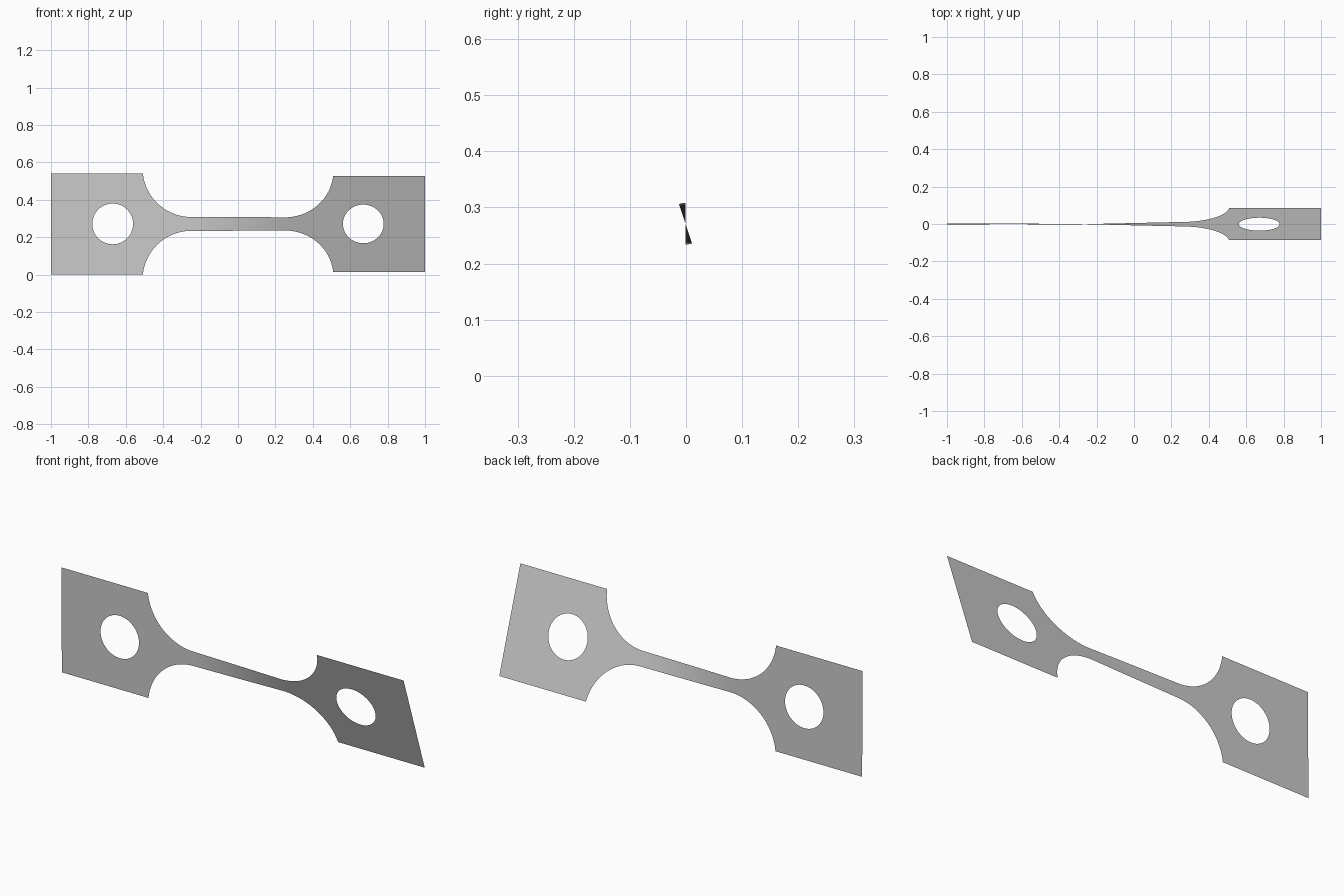
import bpy, bmesh
from math import sin, cos, pi, radians, sqrt, asin

if "Cube" in bpy.data.objects:
    bpy.data.objects.remove(bpy.data.objects["Cube"], do_unlink=True)

HALF = 0.27        # half height of the end tabs
NECK = 0.037       # half height of the narrow gauge
GAUGE = 0.25       # half length of the narrow gauge
FILLET = 0.26      # shoulder radius
HOLE_X, HOLE_R = 0.67, 0.109
TWIST_START, TWIST_END = radians(0.5), radians(18.5)

steel = bpy.data.materials.new("Steel grey")
steel.use_nodes = True
steel.diffuse_color = (0.6, 0.6, 0.6, 1)
steel.node_tree.nodes["Principled BSDF"].inputs["Base Color"].default_value = (0.6, 0.6, 0.6, 1)


def half_columns():
    """Columns (x, inner height, outer height) from the middle to one end."""
    cols = [(GAUGE * i / 12, 0, NECK) for i in range(12)]
    # Concave shoulder, swept until it meets the tab edge
    top = asin((NECK + FILLET - HALF) / FILLET)
    for i in range(25):
        a = (pi / 2 - top) * i / 24
        cols.append((GAUGE + FILLET * sin(a), 0, NECK + FILLET * (1 - cos(a))))
    # Tab with the round hole
    for i in range(33):
        a = pi * i / 32
        cols.append((HOLE_X - HOLE_R * cos(a), max(0, HOLE_R * sin(a)), HALF))
    cols.append((1, 0, HALF))
    return cols


def twisted(x, h):
    """Turn a flat point about the long axis, with the turn spread over the gauge."""
    t = min(1, max(0, (x + GAUGE) / (2 * GAUGE)))
    a = TWIST_START + (TWIST_END - TWIST_START) * t
    return (x, -0.001 - h * sin(a), HALF + 0.001 + h * cos(a))


# Thin test strip: quads between the centre line or hole rim and the outline
right_half = half_columns()
columns = [(-x, i, o) for x, i, o in reversed(right_half[1:])] + right_half
bm = bmesh.new()
for side in (1, -1):
    rows = [[bm.verts.new(twisted(x, side * h)) for h in (i, o)] for x, i, o in columns]
    for a, b in zip(rows, rows[1:]):
        loop = [a[0], b[0], b[1], a[1]]
        bm.faces.new(loop if side > 0 else loop[::-1])
bmesh.ops.remove_doubles(bm, verts=bm.verts, dist=1e-5)

mesh = bpy.data.meshes.new("twisted_strip")
bm.to_mesh(mesh)
bm.free()
mesh.materials.append(steel)
strip = bpy.data.objects.new("twisted_strip", mesh)
bpy.context.collection.objects.link(strip)
bpy.context.view_layer.objects.active = strip
strip.select_set(True)
bpy.ops.object.shade_smooth_by_angle()
